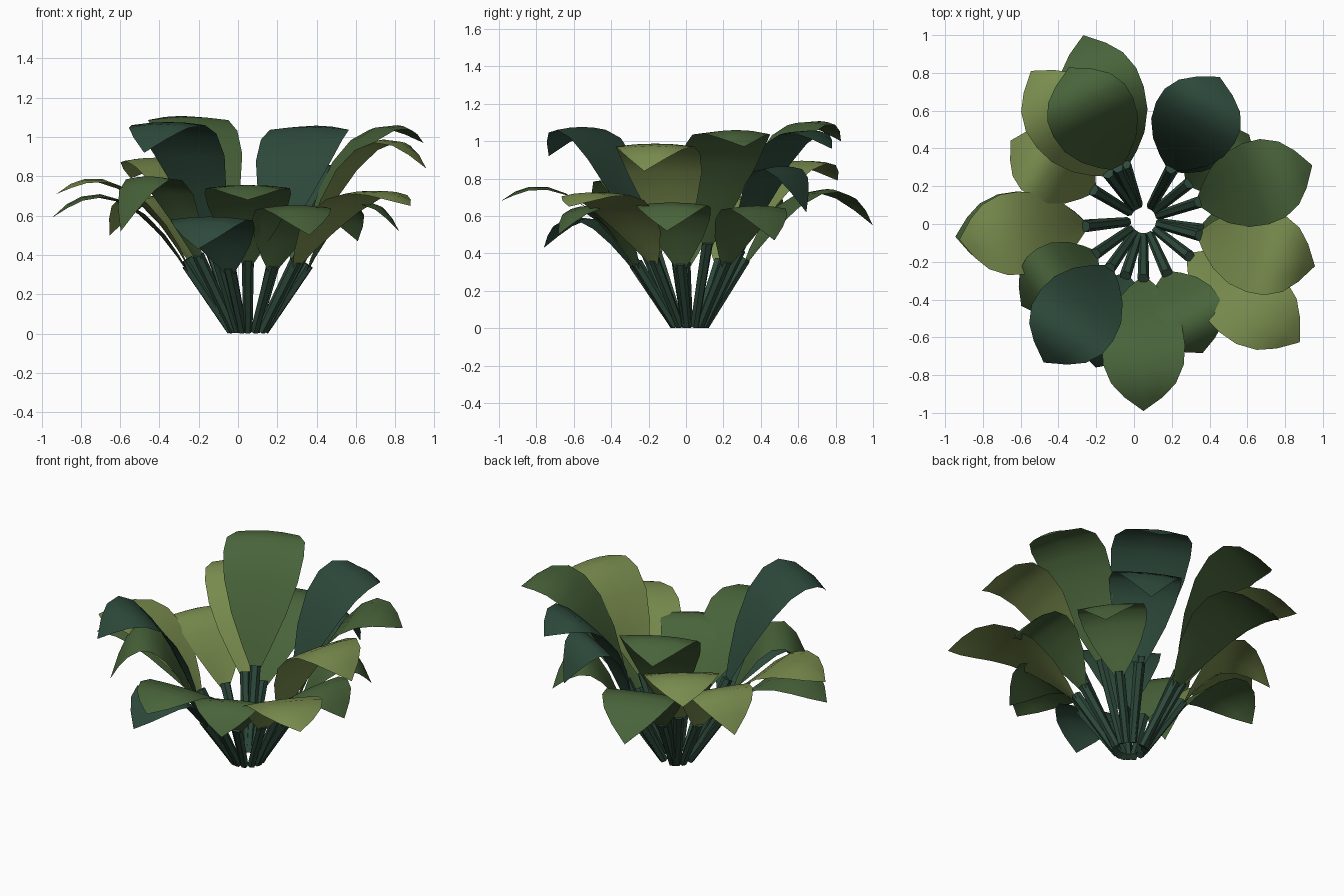
import bpy, bmesh, math
from mathutils import Vector

if "Cube" in bpy.data.objects:
    bpy.data.objects.remove(bpy.data.objects["Cube"])

CENTRE = Vector((0.05, 0.02, 0))


def material(name, rgb):
    m = bpy.data.materials.new(name)
    m.diffuse_color = (*rgb, 1)
    m.use_nodes = True
    m.node_tree.nodes["Principled BSDF"].inputs["Base Color"].default_value = m.diffuse_color
    return m


MATS = {
    "light": material("light_green", (0.19, 0.26, 0.075)),
    "mid": material("mid_green", (0.065, 0.125, 0.042)),
    "dark": material("dark_green", (0.027, 0.068, 0.044)),
}


def finish(bm, name, mat, smooth):
    me = bpy.data.meshes.new(name)
    bm.to_mesh(me)
    bm.free()
    me.materials.append(mat)
    for p in me.polygons:
        p.use_smooth = smooth
    ob = bpy.data.objects.new(name, me)
    bpy.context.collection.objects.link(ob)


def polar(az, r, z, side=0.0):
    c, s = math.cos(az), math.sin(az)
    return CENTRE + Vector((r * c - side * s, r * s + side * c, z))


# Slanted six-sided stem with a slightly wider top
def stem(i, az, r1, z1):
    a, b = polar(az, 0.085, 0.012), polar(az, r1, z1)
    d = (b - a).normalized()
    u = Vector((-math.sin(az), math.cos(az), 0))
    v = d.cross(u)
    bm = bmesh.new()
    rings = []
    for p, rad in ((a, 0.024), (b, 0.031)):
        ring = []
        for k in range(6):
            t = math.tau * k / 6
            q = p + rad * (math.cos(t) * u + math.sin(t) * v)
            q.z = max(q.z, 0)
            ring.append(bm.verts.new(q))
        rings.append(ring)
    for k in range(6):
        n = (k + 1) % 6
        bm.faces.new((rings[0][k], rings[0][n], rings[1][n], rings[1][k]))
    bm.faces.new(rings[0][::-1])
    bm.faces.new(rings[1])
    bmesh.ops.recalc_face_normals(bm, faces=bm.faces)
    finish(bm, f"stem_{i}", MATS["dark"], False)


# Arching leaf blade: (position along curve, relative half width)
WIDTHS = [(0, 0.06), (0.12, 0.36), (0.26, 0.68), (0.42, 0.92), (0.57, 1.0),
          (0.7, 0.97), (0.82, 0.78), (0.91, 0.46), (1, 0)]


def leaf(i, az, r0, z0, R, zp, zt, hw, mat):
    # cubic arch whose height near t = 0.74 is the wanted peak
    r1, r2 = r0 + 0.22 * (R - r0), r0 + 0.6 * (R - r0)
    z1 = z0 + 0.58 * (zp - z0)
    t, s = 0.74, 0.26
    z2 = (zp - s**3 * z0 - 3 * s * s * t * z1 - t**3 * zt) / (3 * s * t * t)

    def bez(a, b, c, d, t):
        s = 1 - t
        return s**3 * a + 3 * s * s * t * b + 3 * s * t * t * c + t**3 * d

    bm = bmesh.new()
    rows = []
    for t, w in WIDTHS:
        r, z = bez(r0, r1, r2, R, t), bez(z0, z1, z2, zt, t)
        if w == 0:
            rows.append([bm.verts.new(polar(az, r, z))] * 5)
            continue
        # cupped near the stem, drooping edges near the tip
        cup = 0.05 * (0.55 - t) * w
        rows.append([bm.verts.new(polar(az, r - 0.5 * cup * k * k,
                                        z + cup * k * k - 0.012 * t * k * k,
                                        hw * w * k))
                     for k in (-1, -0.5, 0, 0.5, 1)])
    for a, b in zip(rows, rows[1:]):
        for k in range(4):
            f = [a[k], b[k], b[k + 1], a[k + 1]]
            bm.faces.new(list(dict.fromkeys(f)))
    finish(bm, f"leaf_{i}", MATS[mat], True)


# azimuth, stem-top height, tip radius, peak height, tip height, half width, colour
PLANTING = [
    (116, 0.46, 0.90, 1.11, 1.00, 0.235, "mid"),
    (108, 0.37, 1.03, 0.74, 0.55, 0.22, "mid"),
    (62, 0.46, 0.86, 1.06, 0.96, 0.235, "dark"),
    (60, 0.42, 0.72, 0.86, 0.62, 0.21, "dark"),
    (39, 0.36, 0.72, 0.65, 0.47, 0.20, "mid"),
    (18, 0.46, 0.94, 1.06, 0.97, 0.225, "mid"),
    (-15, 0.44, 0.94, 0.99, 0.84, 0.225, "light"),
    (-9, 0.35, 0.78, 0.67, 0.52, 0.20, "mid"),
    (-38, 0.37, 1.05, 0.73, 0.65, 0.22, "light"),
    (-66, 0.35, 0.77, 0.65, 0.50, 0.20, "mid"),
    (-90, 0.38, 1.01, 0.76, 0.68, 0.22, "mid"),
    (252, 0.34, 0.82, 0.59, 0.43, 0.21, "dark"),
    (235, 0.46, 0.92, 1.08, 0.92, 0.235, "dark"),
    (215, 0.40, 0.79, 0.79, 0.52, 0.20, "mid"),
    (186, 0.38, 0.98, 0.79, 0.71, 0.22, "light"),
    (185, 0.35, 1.00, 0.71, 0.59, 0.21, "mid"),
    (149, 0.36, 0.82, 0.70, 0.50, 0.20, "light"),
    (127, 0.42, 0.99, 0.90, 0.79, 0.22, "light"),
]

for i, (deg, z0, R, zp, zt, hw, mat) in enumerate(PLANTING, 1):
    az = math.radians(deg)
    stem(i, az, 0.31, z0)
    leaf(i, az, 0.30, z0 - 0.05, R, zp, zt, hw, mat)
